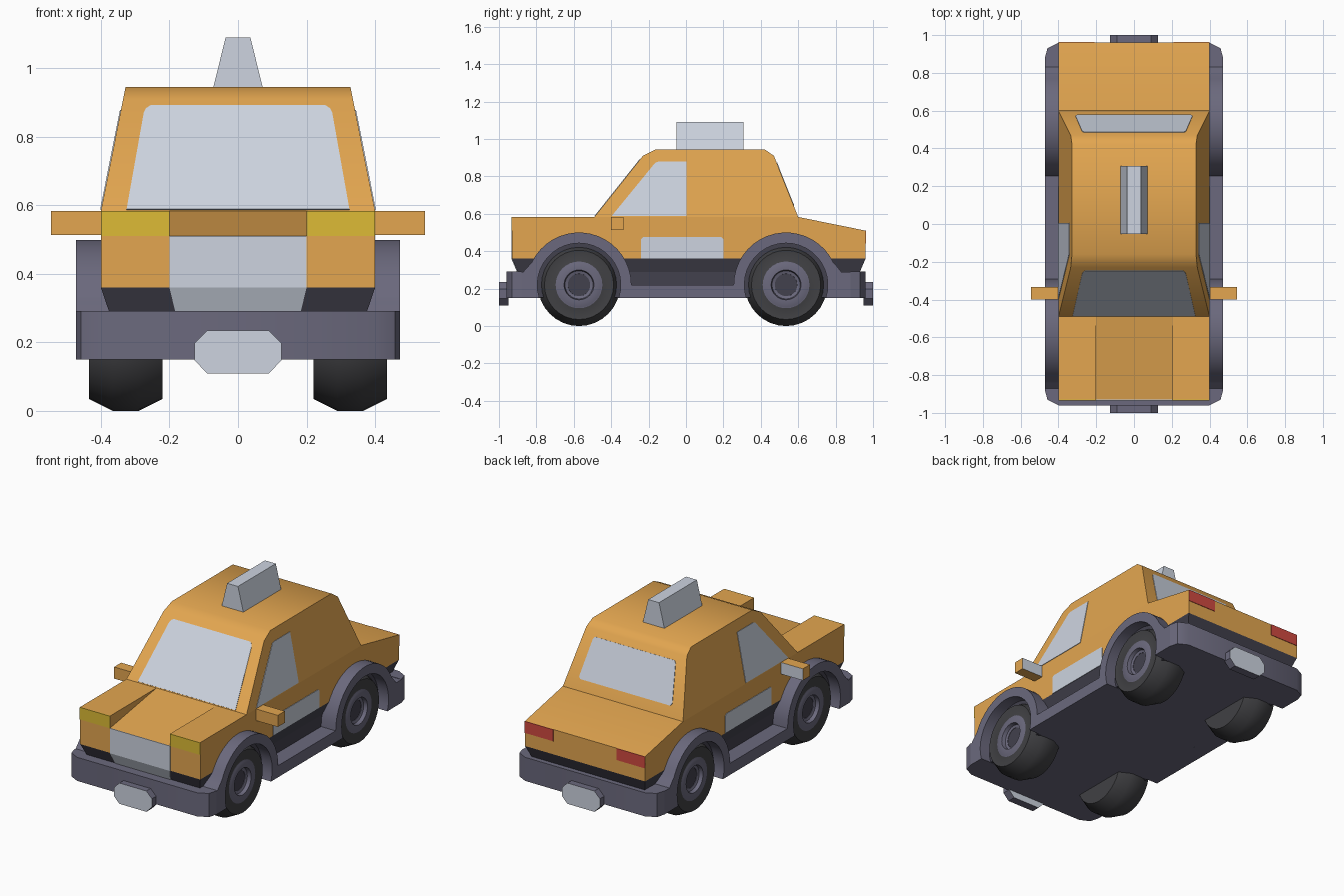
import bpy, bmesh, math
from mathutils import Vector

if "Cube" in bpy.data.objects:
    bpy.data.objects.remove(bpy.data.objects["Cube"])


def mat(name, r, g, b):
    m = bpy.data.materials.new(name)
    lin = [((c / 255 + 0.055) / 1.055) ** 2.4 for c in (r, g, b)]
    m.diffuse_color = (*lin, 1)
    m.use_nodes = True
    m.node_tree.nodes["Principled BSDF"].inputs["Base Color"].default_value = m.diffuse_color
    return m


ORANGE = mat("orange_paint", 227, 166, 80)
GREY = mat("pale_grey", 205, 212, 224)
SLATE = mat("slate_trim", 107, 105, 125)
DARK = mat("dark_trim", 66, 65, 77)
TYRE = mat("tyre_black", 65, 65, 68)
YELLOW = mat("headlight_yellow", 221, 187, 54)
RED = mat("tail_red", 208, 74, 64)


def finish(name, bm, mats):
    """Smooth shade with sharp edges above 40 degrees, then link."""
    bmesh.ops.recalc_face_normals(bm, faces=bm.faces)
    for f in bm.faces:
        f.smooth = True
    for e in bm.edges:
        e.smooth = e.calc_face_angle(0) < math.radians(40)
    me = bpy.data.meshes.new(name)
    bm.to_mesh(me)
    bm.free()
    for m in mats:
        me.materials.append(m)
    ob = bpy.data.objects.new(name, me)
    bpy.context.collection.objects.link(ob)
    return ob


def slab(name, pts, vec, mats, shape=None, rule=None):
    """Polygon extruded along vec; shape moves vertices, rule picks a material."""
    bm = bmesh.new()
    vec = Vector(vec)
    a = [bm.verts.new(p) for p in pts]
    b = [bm.verts.new(Vector(p) + vec) for p in pts]
    n = len(pts)
    bm.faces.new(a)
    bm.faces.new(b[::-1])
    for i in range(n):
        bm.faces.new((a[i], b[i], b[(i + 1) % n], a[(i + 1) % n]))
    if shape:
        for v in bm.verts:
            v.co = shape(v.co)
    bmesh.ops.recalc_face_normals(bm, faces=bm.faces)
    if rule:
        for f in bm.faces:
            f.normal_update()
            f.material_index = rule(f)
    return finish(name, bm, mats)


def side(name, yz, x0, x1, m, **k):
    return slab(name, [(x0, y, z) for y, z in yz], (x1 - x0, 0, 0), [m], **k)


def box(name, x0, x1, y0, y1, z0, z1, m, **k):
    return side(name, [(y0, z0), (y1, z0), (y1, z1), (y0, z1)], x0, x1, m, **k)


def arc(cy, r, a0, a1, n):
    return [(cy + r * math.cos(math.radians(a0 + (a1 - a0) * i / n)),
             0.22 + r * math.sin(math.radians(a0 + (a1 - a0) * i / n))) for i in range(n + 1)]


FRONT, REAR = -0.572, 0.535   # axle positions

# Painted lower body and hood with sunken centre
side("main_body", [(-0.49, 0.36), (-0.49, 0.583), (0.60, 0.583), (0.96, 0.51), (0.96, 0.36)],
     -0.4, 0.4, ORANGE)
side("hood_centre", [(-0.93, 0.36), (-0.93, 0.51), (-0.49, 0.583), (-0.49, 0.36)], -0.2, 0.2, ORANGE)
for s in (-1, 1):
    box("hood_side", s * 0.2, s * 0.4, -0.93, -0.49, 0.36, 0.583, ORANGE)


# Cabin, narrowing towards the roof
def half_width(z):
    return 0.4 - (z - 0.583) / 0.362 * 0.072


side("cabin", [(-0.49, 0.583), (-0.23, 0.91), (-0.16, 0.945), (0.42, 0.945), (0.47, 0.91), (0.60, 0.583)],
     -1, 1, ORANGE, shape=lambda c: Vector((math.copysign(half_width(c.z), c.x), c.y, c.z)))

# Dark skirt, tapering down, with the sill core below
slab("skirt", [(-0.4, -0.93, 0.36), (0.4, -0.93, 0.36), (0.4, 0.96, 0.36), (-0.4, 0.96, 0.36)],
     (0, 0, -0.07), [DARK],
     shape=lambda c: c if c.z > 0.33 else Vector((c.x * 0.94, c.y - math.copysign(0.03, c.y), c.z)))
box("sill_core", -0.375, 0.375, -0.88, 0.88, 0.2, 0.29, DARK)
box("floor", -0.375, 0.375, -0.88, 0.88, 0.15, 0.2, SLATE)

# Side trims with wheel arches
trim = ([(-0.88, 0.15), (-0.88, 0.29), (-0.87, 0.29), (-0.843, 0.32)] + arc(FRONT, 0.28, 155, 0, 18)
        + arc(REAR, 0.28, 180, 25, 18) + [(0.806, 0.32), (0.83, 0.29), (0.88, 0.29), (0.88, 0.15)]
        + arc(REAR, 0.223, -18.3, 198.3, 22) + arc(FRONT, 0.223, -18.3, 198.3, 22))
for s in (-1, 1):
    side("arch_trim", trim, s * 0.37, s * 0.472, SLATE)
    for cy in (FRONT, REAR):
        side("wheel_well", arc(cy, 0.23, -17, 197, 20), s * 0.36, s * 0.403, DARK)

# Bumpers with rounded corners, and the number plates
for s in (-1, 1):
    plan = [(-0.472, 0.88), (-0.458, 0.93), (-0.40, 0.96), (0.40, 0.96), (0.458, 0.93), (0.472, 0.88)]
    slab("bumper", [(x, s * y, 0.15) for x, y in plan], (0, 0, 0.142), [SLATE])
    octo = [(-0.127, 0.148), (-0.09, 0.11), (0.09, 0.11), (0.127, 0.148),
            (0.127, 0.198), (0.09, 0.235), (-0.09, 0.235), (-0.127, 0.198)]
    slab("bumper_plate", [(x, s * 0.95, z) for x, z in octo], (0, s * 0.05, 0), [SLATE, GREY],
         rule=lambda f: int(abs(f.normal.y) > 0.9))

# Grille, head and tail lights
box("grille", -0.2, 0.2, -0.934, -0.925, 0.36, 0.51, GREY)
slab("grille_lower", [(-0.2, -0.934, 0.36), (0.2, -0.934, 0.36), (0.183, -0.904, 0.29), (-0.183, -0.904, 0.29)],
     (0, 0.008, 0), [GREY])
for s in (-1, 1):
    box("headlight", s * 0.2, s * 0.4, -0.934, -0.927, 0.51, 0.583, YELLOW)
    box("tail_light", s * 0.21, s * 0.4, 0.957, 0.963, 0.44, 0.51, RED)


# Windows as thin plates lying on the cabin faces
def pane(name, pts):
    p = [Vector(q) for q in pts]
    n = (p[1] - p[0]).cross(p[-1] - p[0]).normalized()
    if n.dot(p[0] - Vector((0, 0.05, 0.6))) < 0:
        n = -n
    slab(name, [q - n * 0.003 for q in p], n * 0.006, [GREY])


def end_pane(name, xz, y_at):
    pane(name, [(x, y_at(z), z) for x, z in xz + [(-x, z) for x, z in xz[::-1]]])


end_pane("windshield", [(-0.325, 0.587), (-0.275, 0.868), (-0.268, 0.882), (-0.255, 0.89)],
         lambda z: -0.49 + (z - 0.583) * 0.26 / 0.327)
end_pane("rear_window", [(-0.300, 0.643), (-0.310, 0.655), (-0.275, 0.86), (-0.265, 0.872)],
         lambda z: 0.60 - (z - 0.583) * 0.13 / 0.327)
for s in (-1, 1):
    yz = [(-0.398, 0.587), (0.004, 0.587), (0.004, 0.878), (-0.15, 0.878), (-0.165, 0.872)]
    pane("side_window", [(s * half_width(z), y, z) for y, z in yz])
    side("door_panel", [(-0.24, 0.36), (0.2, 0.36), (0.2, 0.465), (0.19, 0.475), (-0.23, 0.475), (-0.24, 0.465)],
         s * 0.397, s * 0.403, GREY)
    # Wing mirrors with a pale rear face
    m = box("wing_mirror", s * 0.39, s * 0.545, -0.40, -0.333, 0.513, 0.583, ORANGE)
    m.data.materials.append(GREY)
    for f in m.data.polygons:
        f.material_index = int(f.normal.y > 0.9)

# Roof sign
slab("roof_sign", [(-0.073, -0.052, 0.94), (0.073, -0.052, 0.94), (0.036, -0.052, 1.09), (-0.036, -0.052, 1.09)],
     (0, 0.36, 0), [GREY])


# Wheels turned from a radius / offset profile
def wheel(name, s, cy, n=32):
    prof = [(0.185, 0.22), (0.22, 0.29), (0.22, 0.365), (0.185, 0.435), (0.125, 0.428),
            (0.118, 0.432), (0.08, 0.432), (0.075, 0.41), (0.06, 0.405), (0.058, 0.39)]
    bm = bmesh.new()
    rings = [[bm.verts.new((s * x, cy + r * math.cos(2 * math.pi * i / n), 0.22 + r * math.sin(2 * math.pi * i / n)))
              for i in range(n)] for r, x in prof]
    for k, (a, b) in enumerate(zip(rings, rings[1:])):
        for i in range(n):
            j = (i + 1) % n
            f = bm.faces.new((a[i], a[j], b[j], b[i]))
            f.material_index = int(k >= 4)
    bm.faces.new(rings[0])
    bm.faces.new(rings[-1]).material_index = 1
    finish(name, bm, [TYRE, SLATE])


for s in (-1, 1):
    wheel("front_wheel", s, FRONT)
    wheel("rear_wheel", s, REAR)
